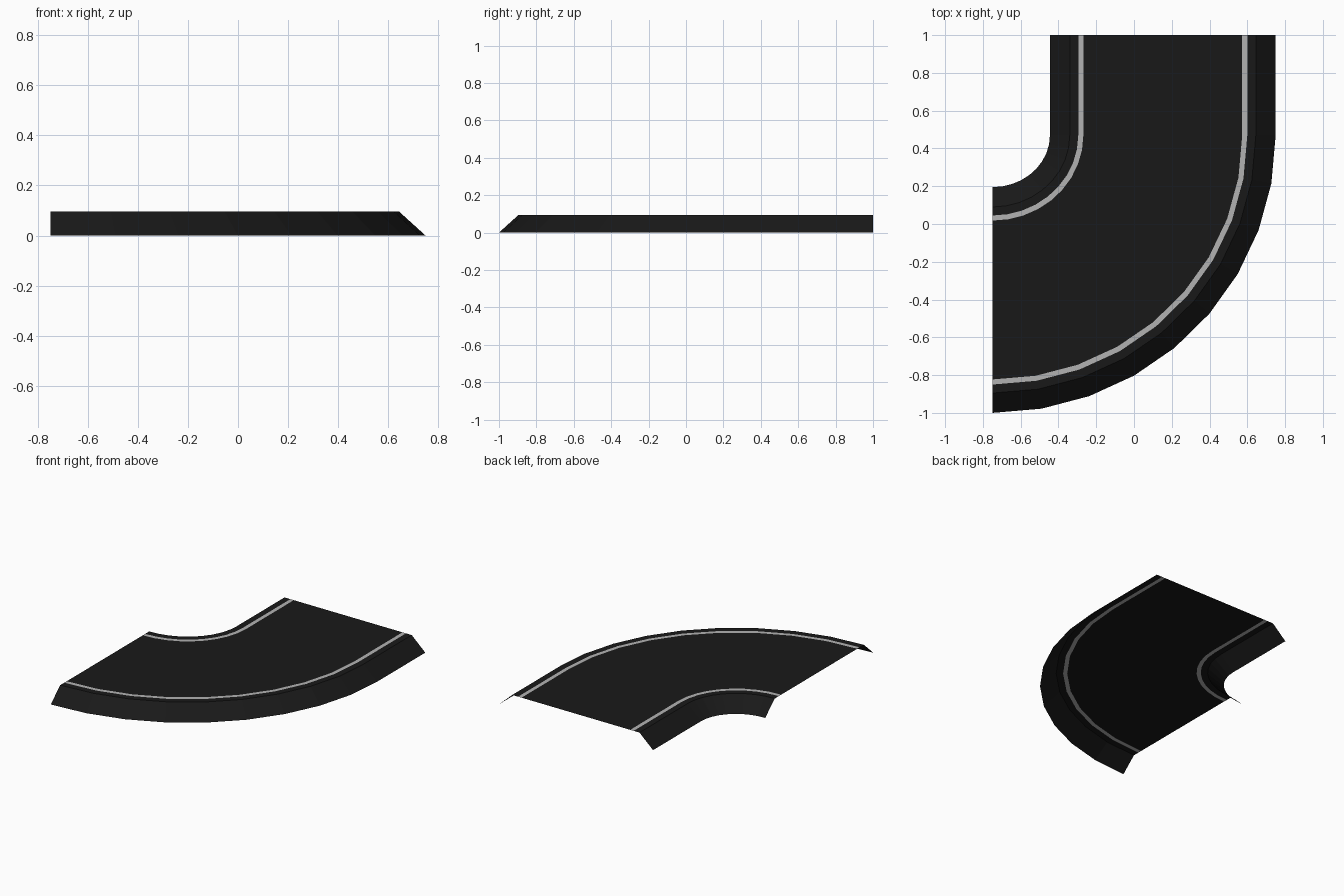
import bpy, bmesh
from math import sin, cos, radians

if "Cube" in bpy.data.objects:
    bpy.data.objects.remove(bpy.data.objects["Cube"])

# Bend: quarter ellipse about (CX, CY), then a short straight run
CX, CY, END_Y = -0.75, 0.47, 1.0
OUT_A, OUT_B, WIDTH, STEPS = 1.5, 1.47, 1.195, 9
HEIGHT, SLOPE = 0.095, 0.105
LINE_IN, LINE_OUT = 0.15, 0.177


def material(name, value):
    m = bpy.data.materials.new(name)
    m.diffuse_color = (value, value, value, 1)
    m.use_nodes = True
    m.node_tree.nodes["Principled BSDF"].inputs["Base Color"].default_value = m.diffuse_color
    return m


asphalt = material("asphalt", 0.0095)
paint = material("line_paint", 0.45)


def path(d, z):
    """Points of the bend at distance d inside the outer edge."""
    pts = [(CX + OUT_A - d, END_Y, z)]
    for i in range(STEPS + 1):
        t = radians(90 * i / STEPS)
        pts.append((CX + (OUT_A - d) * cos(t), CY - (OUT_B - d) * sin(t), z))
    return pts


def strip(name, profile, mat):
    """Sweep a cross-section of (offset, height) points along the bend."""
    bm = bmesh.new()
    rows = [[bm.verts.new(p) for p in path(d, z)] for d, z in profile]
    for a, b in zip(rows, rows[1:]):
        for i in range(len(a) - 1):
            bm.faces.new((a[i], a[i + 1], b[i + 1], b[i]))
    bm.normal_update()
    for f in bm.faces:
        if f.normal.z < 0:
            f.normal_flip()
    me = bpy.data.meshes.new(name)
    bm.to_mesh(me)
    bm.free()
    me.materials.append(mat)
    ob = bpy.data.objects.new(name, me)
    bpy.context.collection.objects.link(ob)
    return ob


# Sloped shoulders and painted edge lines, mirrored across the road width
for side, at in (("outer", lambda d: d), ("inner", lambda d: WIDTH - d)):
    strip(side + "_shoulder",
          [(at(0), 0), (at(SLOPE), HEIGHT), (at(LINE_IN), HEIGHT)], asphalt)
    strip(side + "_edge_line",
          [(at(LINE_IN), HEIGHT), (at(LINE_OUT), HEIGHT)], paint)

# Driving surface between the lines
strip("road_surface", [(LINE_OUT, HEIGHT), (WIDTH - LINE_OUT, HEIGHT)], asphalt)
